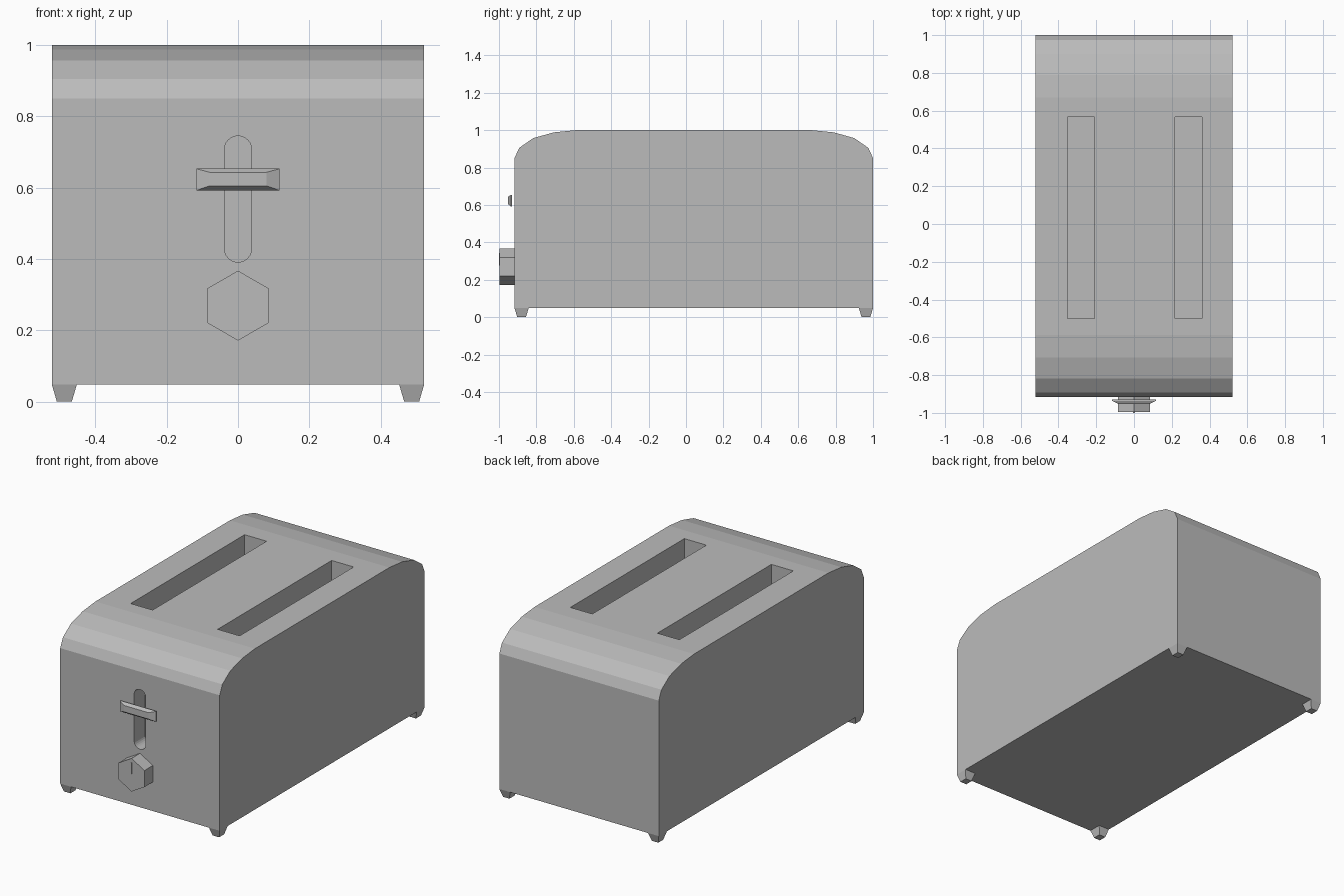
import bpy
import bmesh
from math import cos, sin, pi
from mathutils import Vector

cube = bpy.data.objects.get("Cube")
if cube:
    bpy.data.objects.remove(cube, do_unlink=True)

grey = bpy.data.materials.new("plain grey")
grey.use_nodes = True
shade = (0.5, 0.5, 0.5, 1)
grey.diffuse_color = shade
grey.node_tree.nodes["Principled BSDF"].inputs["Base Color"].default_value = shade


def loft(name, rings):
    """Closed solid through matching rings of points."""
    bm = bmesh.new()
    loops = [[bm.verts.new(p) for p in ring] for ring in rings]
    n = len(loops[0])
    for a, b in zip(loops, loops[1:]):
        for i in range(n):
            j = (i + 1) % n
            bm.faces.new((a[i], a[j], b[j], b[i]))
    bm.faces.new(loops[0][::-1])
    bm.faces.new(loops[-1])
    bmesh.ops.recalc_face_normals(bm, faces=bm.faces)
    mesh = bpy.data.meshes.new(name)
    bm.to_mesh(mesh)
    bm.free()
    mesh.materials.append(grey)
    obj = bpy.data.objects.new(name, mesh)
    bpy.context.collection.objects.link(obj)
    return obj


def rect(x0, x1, v0, v1):
    return [(x0, v0), (x1, v0), (x1, v1), (x0, v1)]


def along_y(profile, y):
    return [Vector((x, y, z)) for x, z in profile]


def along_z(profile, z):
    return [Vector((x, y, z)) for x, y in profile]


def cut(target, cutter):
    cutter.hide_render = True
    mod = target.modifiers.new("cut", "BOOLEAN")
    mod.operation = "DIFFERENCE"
    mod.solver = "EXACT"
    mod.object = cutter
    bpy.context.view_layer.objects.active = target
    bpy.ops.object.modifier_apply(modifier=mod.name)
    bpy.data.objects.remove(cutter, do_unlink=True)


# Body: side profile with faceted shoulders, swept across the width
HALF, FRONT, BACK, BASE = 0.522, -0.917, 1.0, 0.048
shoulder = [(0, 0.85), (0.025, 0.905), (0.1, 0.957), (0.21, 0.988), (0.33, 1.0)]
side = [(FRONT, BASE)] + [(FRONT + d, z) for d, z in shoulder]
side += [(BACK - d, z) for d, z in reversed(shoulder)] + [(BACK, BASE)]
body = loft("body", [[(x, y, z) for y, z in side] for x in (-HALF, HALF)])

# Bread slots
for x in (-0.281, 0.289):
    slot = rect(x - 0.072, x + 0.072, -0.5, 0.566)
    cut(body, loft("slot_cutter", [along_z(slot, 0.3), along_z(slot, 1.1)]))

# Lever track: round-ended recess in the front
R, STEPS = 0.038, 12
track = []
for centre, start in ((0.707, 0), (0.429, pi)):
    for i in range(STEPS + 1):
        a = start + pi * i / STEPS
        track.append((R * cos(a), centre + R * sin(a)))
cut(body, loft("track_cutter", [along_y(track, FRONT - 0.05), along_y(track, FRONT + 0.1)]))

# Lever with a tapered front
wide = rect(-0.117, 0.117, 0.592, 0.653)
narrow = rect(-0.08, 0.08, 0.605, 0.643)
loft("lever", [along_y(wide, -0.93), along_y(wide, -0.936), along_y(narrow, -0.953)])

# Six-sided knob and its raised pointer
hexagon = [(0.098 * cos(pi / 6 + i * pi / 3), 0.269 + 0.098 * sin(pi / 6 + i * pi / 3))
           for i in range(6)]
loft("knob", [along_y(hexagon, FRONT), along_y(hexagon, -0.996)])
pointer = rect(-0.004, 0.004, 0.277, 0.343)
loft("knob_pointer", [along_y(pointer, -0.99), along_y(pointer, -1.0)])

# Tapered feet flush with the body corners
for sx, x_name in ((-1, "right"), (1, "left")):
    for edge, sy, y_name in ((FRONT, 1, "front"), (BACK, -1, "back")):
        cx, cy = sx * (HALF - 0.035), edge + sy * 0.038
        top = rect(cx - 0.035, cx + 0.035, cy - 0.038, cy + 0.038)
        bottom = rect(cx - 0.021, cx + 0.021, cy - 0.023, cy + 0.023)
        loft(f"{y_name}_{x_name}_foot", [along_z(bottom, 0), along_z(top, BASE)])
